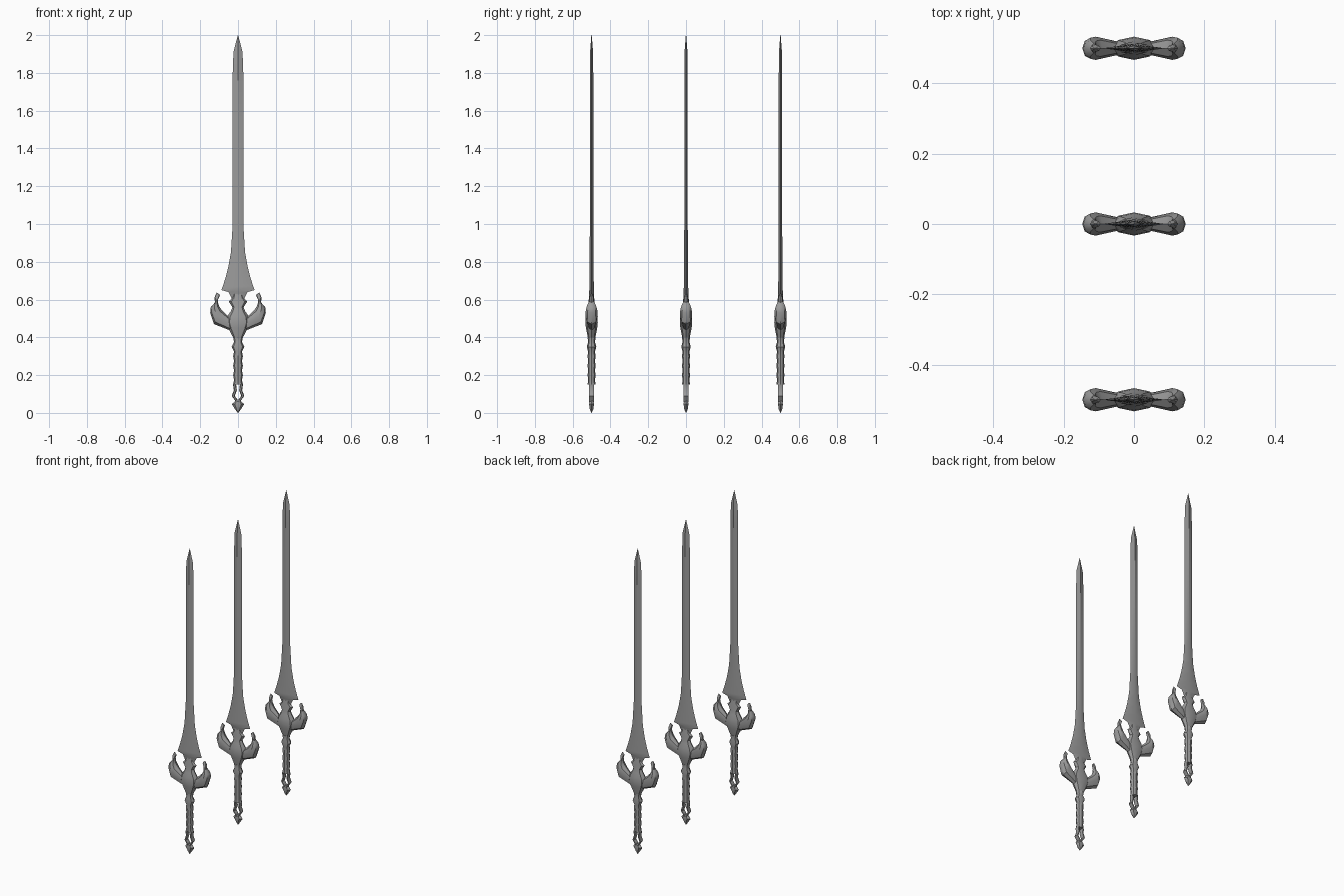
import bpy, bmesh, math
from mathutils import Vector

cube = bpy.data.objects.get("Cube")
if cube:
    bpy.data.objects.remove(cube, do_unlink=True)

steel = bpy.data.materials.new("grey steel")
steel.use_nodes = True
steel.diffuse_color = (.33, .33, .33, 1)
shader = steel.node_tree.nodes["Principled BSDF"]
shader.inputs["Base Color"].default_value = steel.diffuse_color


def add_ring(bm, inner, outer, thickness, sides):
    """Add an elliptical ring between two edge points given as (x, z)."""
    start = Vector((inner[0], 0, inner[1]))
    end = Vector((outer[0], 0, outer[1]))
    ring = []
    for side in range(sides):
        angle = math.tau * side / sides
        point = start.lerp(end, (math.cos(angle) + 1) / 2)
        point.y = thickness * math.sin(angle)
        ring.append(bm.verts.new(point))
    return ring


def loft(name, sections, sides, mirror=False):
    """Skin a closed surface through sections of (inner, outer, thickness)."""
    bm = bmesh.new()
    rings = [add_ring(bm, *section, sides) for section in sections]
    for lower, upper in zip(rings, rings[1:]):
        for side in range(sides):
            following = (side + 1) % sides
            bm.faces.new((lower[side], lower[following],
                          upper[following], upper[side]))
    bm.faces.new(rings[0])
    bm.faces.new(rings[-1])
    bmesh.ops.recalc_face_normals(bm, faces=bm.faces)
    mesh = bpy.data.meshes.new(name)
    bm.to_mesh(mesh)
    bm.free()
    mesh.materials.append(steel)
    part = bpy.data.objects.new(name, mesh)
    bpy.context.collection.objects.link(part)
    if mirror:
        part.modifiers.new("both sides", "MIRROR")
    bpy.ops.object.select_all(action="DESELECT")
    part.select_set(True)
    bpy.context.view_layer.objects.active = part
    bpy.ops.object.shade_smooth_by_angle(angle=math.radians(35))
    return part


def upright(rows):
    """Turn rows of (height, half width, half thickness) into sections."""
    return [((-width, height), (width, height), thickness)
            for height, width, thickness in rows]


def blade_row(height):
    """Blade section whose width flares smoothly towards the base."""
    flare = max(0, (1 - height) / .35)
    return height, .028 + .06 * flare ** 2.2, .009 + .003 * flare


def grip_row(index):
    """Grip section: alternate swellings and waists, with one large knob."""
    width = .034 if index == 8 else .021 if index % 2 else .026
    return .15 + index * .025, width, .008 + width / 2


# Blade: a flat diamond section with two barbs at the base and a pointed tip
base = [(.6, .03, .012), (.64, .05, .013)]
flared = [blade_row(height) for height in (.65, .67, .71, .77, .85, 1, 1.8)]
tip = [(1.91, .024, .008), (2, .001, .001)]
blade = loft("blade", upright(base + flared + tip), sides=4)

# Guard core with a pinched, hooked neck
guard_core = loft("guard_core", upright([
    (.4, .026, .02), (.45, .053, .03), (.48, .064, .033), (.51, .058, .03),
    (.54, .037, .024), (.56, .03, .02), (.59, .05, .016), (.607, .03, .014),
    (.63, .025, .012)]), sides=8)

# Horned wings: inner edge, outer edge and half thickness along the curl
guard_wings = loft("guard_wings", [
    ((.02, .52), (.02, .43), .02),
    ((.05, .51), (.05, .44), .02),
    ((.09, .55), (.127, .47), .033),
    ((.1, .565), (.147, .53), .03),
    ((.105, .58), (.144, .56), .023),
    ((.106, .6), (.122, .585), .013),
    ((.095, .624), (.125, .61), .01),
    ((.107, .635), (.113, .637), .001)], sides=8, mirror=True)

# Grip
grip = loft("grip", upright(grip_row(index) for index in range(11)), sides=8)

# Open pommel: two bent strands above a pointed drop
bends = [(.018, .15), (.014, .12), (.025, .09), (.011, .07), (.002, .055)]
pommel_strands = loft("pommel_strands", [
    ((x - .008, height), (x + .008, height), .015) for x, height in bends],
    sides=6, mirror=True)
pommel_drop = loft("pommel_drop", upright([
    (0, .001, .001), (.02, .016, .011), (.046, .033, .015),
    (.07, .008, .01)]), sides=6)

# Three identical swords in a row
for part in (blade, guard_core, guard_wings, grip, pommel_strands, pommel_drop):
    for label, offset in (("front", -.5), ("back", .5)):
        twin = part.copy()
        twin.name = f"{label}_{part.name}"
        twin.location.y = offset
        bpy.context.collection.objects.link(twin)
    part.name = f"middle_{part.name}"
